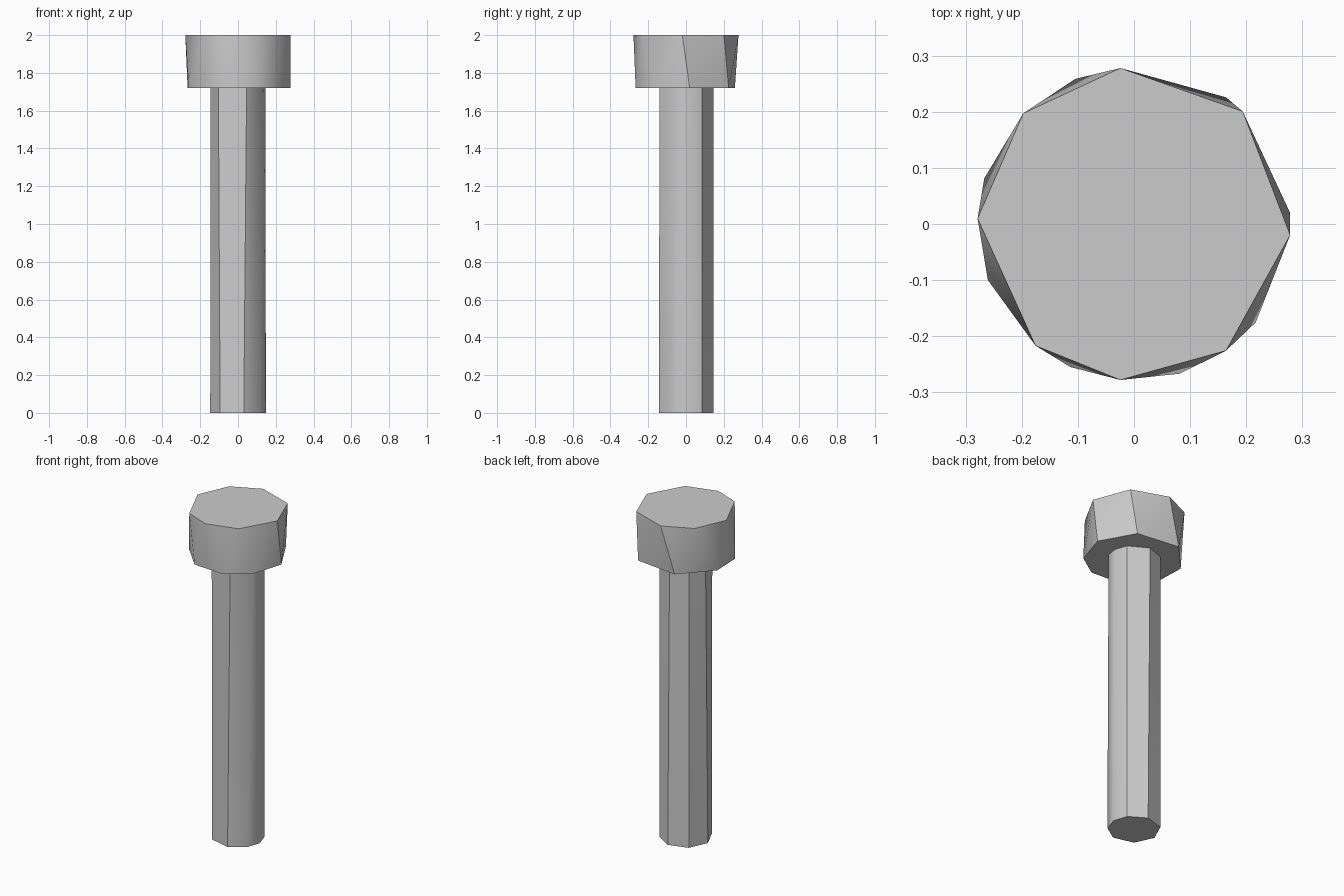
import bpy
import bmesh
from math import cos, sin, radians

default_cube = bpy.data.objects.get("Cube")
if default_cube:
    bpy.data.objects.remove(default_cube, do_unlink=True)

# One plain grey finish
grey = bpy.data.materials.new("light_grey")
grey.use_nodes = True
colour = (0.6, 0.6, 0.6, 1)
grey.diffuse_color = colour
grey.node_tree.nodes["Principled BSDF"].inputs["Base Color"].default_value = colour


def ring(bm, angles, radius, height):
    """Add the corners of one irregular octagon."""
    for angle in angles:
        turn = radians(angle)
        bm.verts.new((radius * cos(turn), radius * sin(turn), height))


def twisted_prism(name, radius, low, high, low_angles, high_angles):
    """Skin two octagons that are turned against each other."""
    bm = bmesh.new()
    ring(bm, low_angles, radius, low)
    ring(bm, high_angles, radius, high)
    bmesh.ops.convex_hull(bm, input=bm.verts[:])
    # Merge the flat cap triangles into single faces
    bmesh.ops.dissolve_limit(bm, angle_limit=radians(0.5),
                             verts=bm.verts[:], edges=bm.edges[:])
    bmesh.ops.recalc_face_normals(bm, faces=bm.faces[:])
    mesh = bpy.data.meshes.new(name)
    bm.to_mesh(mesh)
    bm.free()
    mesh.materials.append(grey)
    part = bpy.data.objects.new(name, mesh)
    bpy.context.scene.collection.objects.link(part)

    # Soften the twisted sides, keep the corners crisp
    bpy.ops.object.select_all(action="DESELECT")
    part.select_set(True)
    bpy.context.view_layer.objects.active = part
    bpy.ops.object.shade_smooth_by_angle(angle=radians(30))
    return part


# Long shaft
twisted_prism("shaft", radius=0.147, low=0, high=1.72,
              low_angles=(-130, -78, -35, 0, 35, 82, 131, 180),
              high_angles=(-135, -72, -22, 4, 35, 87, 132, 172))

# Wide head
twisted_prism("head", radius=0.279, low=1.72, high=2,
              low_angles=(-159, -114, -73, -39, 4, 54, 112, 163),
              high_angles=(-182, -129, -95, -54, -4, 46, 95, 135))
